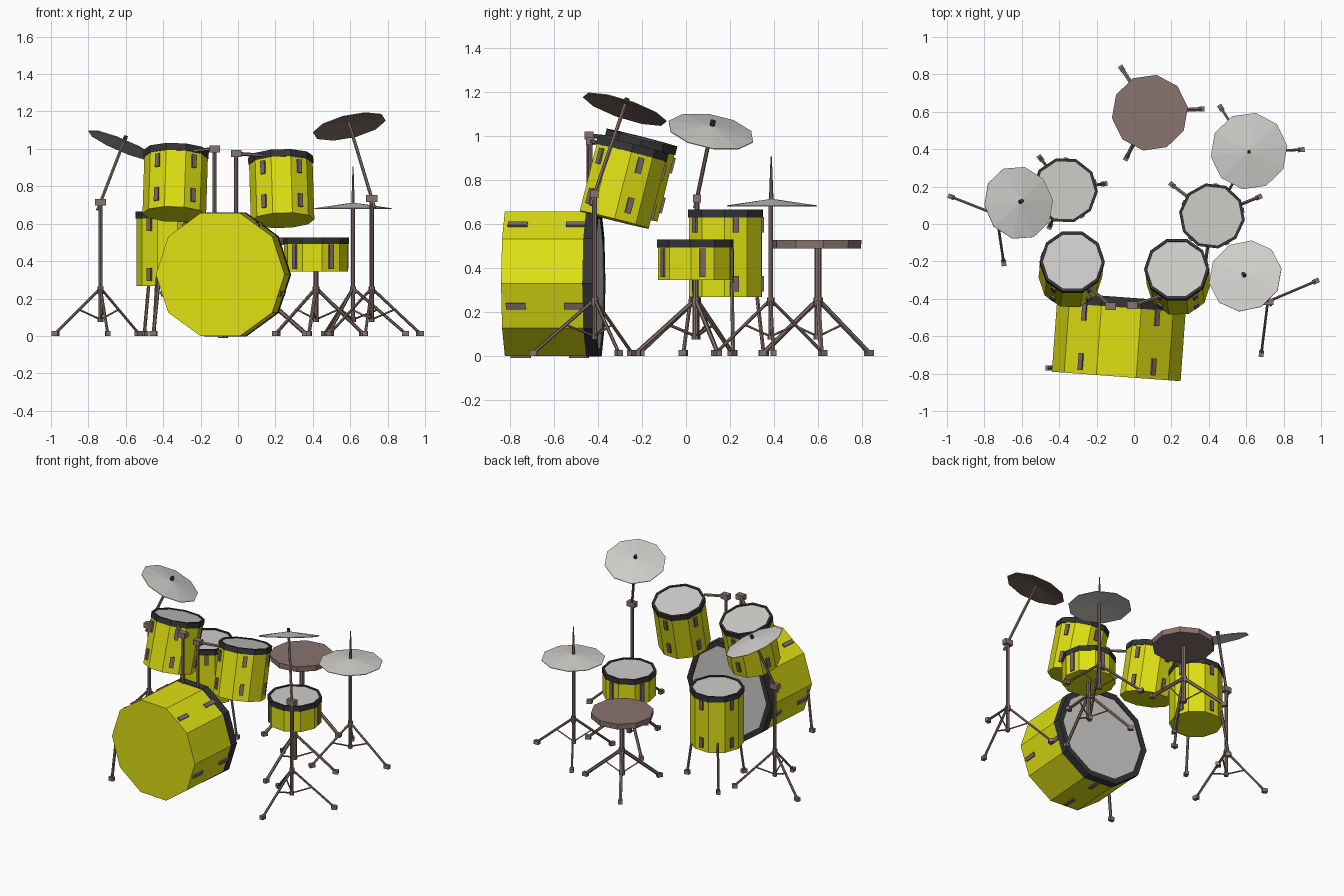
import bpy, bmesh, math
from mathutils import Vector, Matrix

if "Cube" in bpy.data.objects:
    bpy.data.objects.remove(bpy.data.objects["Cube"])

def mat(name, r, g, b):
    m = bpy.data.materials.new(name)
    m.diffuse_color = (r, g, b, 1)
    m.use_nodes = True
    m.node_tree.nodes["Principled BSDF"].inputs["Base Color"].default_value = m.diffuse_color
    return m

YELLOW = mat("yellow shell", 0.74, 0.75, 0.006)
DARK = mat("dark hoop", 0.035, 0.035, 0.038)
HEAD = mat("pale grey head", 0.62, 0.61, 0.59)
BROWN = mat("brown hardware", 0.25, 0.175, 0.155)
LUG = mat("mauve lug", 0.2, 0.145, 0.15)
SIDES = 10

def make(name, bm, mats, mtx=None):
    bmesh.ops.recalc_face_normals(bm, faces=bm.faces)
    me = bpy.data.meshes.new(name)
    bm.to_mesh(me)
    bm.free()
    for m in mats:
        me.materials.append(m)
    ob = bpy.data.objects.new(name, me)
    bpy.context.collection.objects.link(ob)
    if mtx is not None:
        ob.matrix_world = mtx
    return ob

def frame(origin, axis):
    """Matrix whose z runs along axis and whose x stays close to world x."""
    z = Vector(axis).normalized()
    x = Vector((1, 0, 0))
    x = (x - z * x.dot(z)).normalized()
    y = z.cross(x)
    m = Matrix((x, y, z)).transposed().to_4x4()
    m.translation = Vector(origin)
    return m

def lathe(name, profile, seg_mats, mats, mtx, phase=0.0, n=SIDES):
    """Revolve (radius, z) points; the first and last points lie on the axis."""
    bm = bmesh.new()
    rings = []
    for r, z in profile:
        if r == 0:
            rings.append([bm.verts.new((0, 0, z))] * n)
        else:
            a = [math.radians(phase) + math.tau * k / n for k in range(n)]
            rings.append([bm.verts.new((r * math.cos(t), r * math.sin(t), z)) for t in a])
    for i in range(len(rings) - 1):
        for k in range(n):
            q = [rings[i][k], rings[i][(k + 1) % n], rings[i + 1][(k + 1) % n], rings[i + 1][k]]
            f = bm.faces.new(list(dict.fromkeys(q)))
            f.material_index = seg_mats[i]
    return make(name, bm, mats, mtx)

def add_box(bm, mtx, size):
    bmesh.ops.create_cube(bm, size=1, matrix=mtx @ Matrix.Diagonal((*size, 1)))

def add_rod(bm, a, b, r, r2=None, n=6):
    a, b = Vector(a), Vector(b)
    d = b - a
    m = Matrix.Translation((a + b) / 2) @ d.to_track_quat('Z', 'Y').to_matrix().to_4x4()
    bmesh.ops.create_cone(bm, cap_ends=True, segments=n, radius1=r,
                          radius2=r if r2 is None else r2, depth=d.length, matrix=m)

def drum(name, base, axis, R, L, rim, lug_z, lug_len, phase=0.0, ring=0.012):
    m = frame(base, axis)
    o = R + 0.004
    lathe(name, [(0, 0), (R, 0), (R, L - rim), (o, L - rim), (o, L),
                 (R - ring, L), (R - ring, L - 0.006), (0, L - 0.006)],
          [0, 0, 1, 1, 1, 1, 2], [YELLOW, DARK, HEAD], m, phase)
    bm = bmesh.new()
    apothem = R * math.cos(math.pi / SIDES)
    for k in range(5):
        turn = Matrix.Rotation(math.radians(phase + 18 + 72 * k), 4, 'Z')
        for z in lug_z:
            add_box(bm, turn @ Matrix.Translation((apothem + 0.003, 0, z)), (0.014, 0.027, lug_len))
    make(name + "_lugs", bm, [LUG], m)

def polar(c, r, deg, z):
    t = math.radians(deg)
    return Vector((c[0] + r * math.cos(t), c[1] + r * math.sin(t), z))

def foot(bm, p, deg):
    add_box(bm, Matrix.Translation((p.x, p.y, 0.013)) @ Matrix.Rotation(math.radians(deg), 4, 'Z'),
            (0.036, 0.026, 0.026))

def tripod(name, c, R, deg, top, leg_r=0.008, pole_r=0.011):
    """Pole, three spread legs with feet, and thin braces."""
    bm = bmesh.new()
    add_rod(bm, (*c, 0.075), (*c, top), pole_r, n=8)
    add_rod(bm, (*c, 0.225), (*c, 0.265), pole_r + 0.006, n=8)
    add_rod(bm, (*c, 0.075), (*c, 0.1), pole_r + 0.004, n=8)
    for k in range(3):
        d = deg + 120 * k
        a, b = polar(c, 0.012, d, 0.245), polar(c, R - 0.01, d, 0.014)
        add_rod(bm, a, b, leg_r)
        add_rod(bm, (*c, 0.088), a.lerp(b, 0.45), 0.005, n=4)
        foot(bm, b, d)
    return make(name, bm, [BROWN])

def cymbal(name, c, axis, under, R=0.2, h=0.03):
    lathe(name, [(0, h - 0.005), (R, -0.002), (R, 0.002), (0, h)], [1, 0, 0],
          [HEAD, under], frame(c, axis), 8)

# Bass drum, lying on its side and turned slightly
drum("bass_drum", (-0.095, -0.815, 0.328), (0.073, 0.997, 0), 0.345, 0.425, 0.055,
     (0.065, 0.33), 0.09, ring=0.035)
bm = bmesh.new()
add_rod(bm, (-0.42, -0.765, 0.33), (-0.452, -0.77, 0.014), 0.01)
foot(bm, Vector((-0.455, -0.77, 0)), 180)
make("bass_drum_leg", bm, [BROWN])

# Two tilted rack toms with posts, clamps and arms
for side, head, axis, post, arm in (
        ("left", (-0.33, -0.20, 0.99), (0.03, 0.245, 0.968), (-0.125, -0.44, 1.0), (-0.235, -0.34, 0.99)),
        ("right", (0.228, -0.24, 0.957), (-0.03, 0.245, 0.968), (-0.01, -0.435, 0.975), (0.13, -0.39, 0.965))):
    ax = Vector(axis).normalized()
    drum(side + "_tom", Vector(head) - ax * 0.35, ax, 0.17, 0.35, 0.038, (0.075, 0.262), 0.072)
    bm = bmesh.new()
    p = Vector(post)
    add_rod(bm, (p.x, p.y, 0.62), p, 0.011, n=8)
    add_box(bm, Matrix.Translation(p), (0.055, 0.04, 0.036))
    add_rod(bm, p, arm, 0.01)
    make(side + "_tom_mount", bm, [BROWN])

# Floor tom on three legs
drum("floor_tom", (-0.37, 0.18, 0.268), (0, 0, 1), 0.173, 0.397, 0.038, (0.06, 0.327), 0.07, -2)
bm = bmesh.new()
for k in range(3):
    d = 8 + 120 * k
    b = polar((-0.37, 0.185), 0.212, d, 0.014)
    add_rod(bm, polar((-0.37, 0.185), 0.165, d, 0.34), b, 0.009)
    foot(bm, b, d)
make("floor_tom_legs", bm, [BROWN])

# Snare drum and its stand
drum("snare_drum", (0.417, 0.043, 0.345), (0, 0, 1), 0.173, 0.182, 0.036, (0.078,), 0.13, -7)
tripod("snare_stand", (0.417, 0.043), 0.28, 22, 0.35, 0.01, 0.013)

# Two boom cymbals
for side, hub, deg, R, clamp_z, c, tip, under in (
        ("left", (-0.735, 0.05), 38.5, 0.27, 0.715, (-0.617, 0.113, 1.018), (-0.6, 0.123, 1.065), HEAD),
        ("right", (0.715, -0.415), 23, 0.29, 0.735, (0.595, -0.278, 1.12), (0.585, -0.268, 1.165), BROWN)):
    tripod(side + "_cymbal_stand", hub, R, deg, clamp_z + 0.01)
    a, b = Vector((*hub, clamp_z)), Vector(tip)
    bm = bmesh.new()
    add_rod(bm, a - (b - a) * 0.12, b, 0.009)
    add_box(bm, Matrix.Translation(a), (0.06, 0.036, 0.036))
    make(side + "_cymbal_boom", bm, [BROWN])
    d = (b - a).normalized()
    n = Vector((0.42, 0.18, 1)) if side == "left" else Vector((-0.23, 0.33, 1))
    cymbal(side + "_cymbal", c, n, under)
    bm = bmesh.new()
    add_rod(bm, b - d * 0.02, b + d * 0.004, 0.012)
    make(side + "_cymbal_nut", bm, [DARK])

# Hi-hat with tapered pull rod
tripod("hihat_stand", (0.615, 0.385), 0.29, 2.5, 0.71)
cymbal("hihat_cymbal", (0.615, 0.39, 0.681), (0, 0, 1), HEAD, 0.207, 0.032)
bm = bmesh.new()
add_rod(bm, (0.615, 0.387, 0.69), (0.615, 0.387, 0.905), 0.011, 0.003)
make("hihat_rod", bm, [BROWN])

# Stool
tripod("stool_stand", (0.085, 0.6), 0.285, 3, 0.49, 0.012, 0.016)
lathe("stool_seat", [(0, 0), (0.203, 0), (0.205, 0.038), (0, 0.038)], [0, 0, 0], [BROWN],
      frame((0.085, 0.595, 0.487), (0, 0, 1)), 8)
